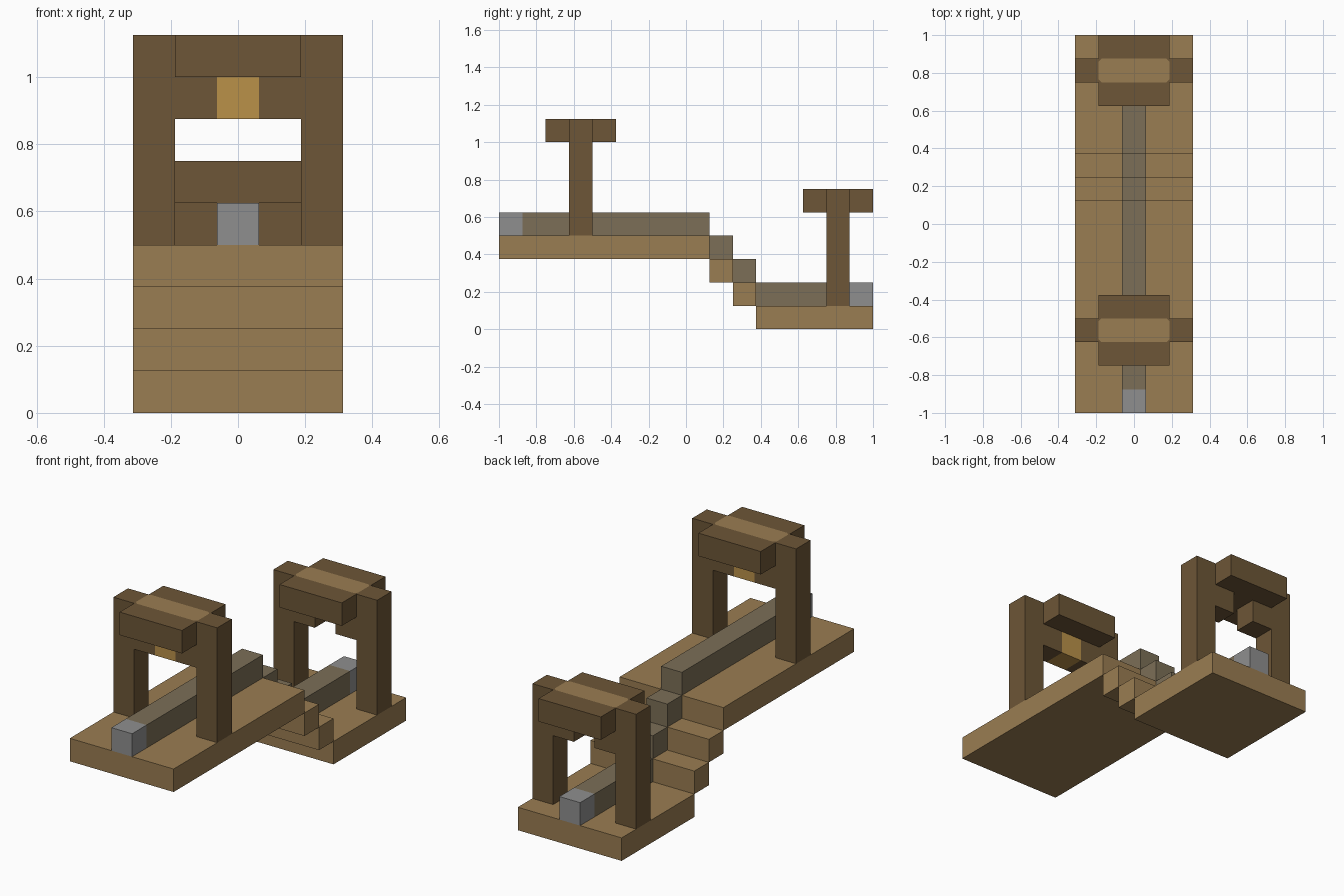
import bpy
import bmesh
from mathutils import Matrix, Vector

if "Cube" in bpy.data.objects:
    bpy.data.objects.remove(bpy.data.objects["Cube"], do_unlink=True)

U = 0.125  # one grid block


def material(name, rgb):
    lin = [((c / 255 + 0.055) / 1.055) ** 2.4 for c in rgb] + [1.0]
    mat = bpy.data.materials.new(name)
    mat.use_nodes = True
    mat.diffuse_color = lin
    mat.node_tree.nodes["Principled BSDF"].inputs["Base Color"].default_value = lin
    return mat


TAN = material("tan wood", (154, 125, 82))
DARK = material("dark wood", (109, 86, 55))
RAIL = material("weathered stone", (124, 111, 87))
GREY = material("grey stone", (143, 143, 143))
GOLD = material("golden lamp", (186, 145, 73))


def finish(name, bm, mat):
    mesh = bpy.data.meshes.new(name)
    bm.to_mesh(mesh)
    bm.free()
    mesh.materials.append(mat)
    obj = bpy.data.objects.new(name, mesh)
    bpy.context.collection.objects.link(obj)
    return obj


def box(name, mat, x, y, z):
    """Box from (low, high) pairs measured in blocks."""
    lo, hi = (Vector(c) * U for c in zip(x, y, z))
    size = Matrix.Diagonal((*(hi - lo), 1))
    bm = bmesh.new()
    bmesh.ops.create_cube(bm, size=1, matrix=Matrix.Translation((lo + hi) / 2) @ size)
    return finish(name, bm, mat)


# Walkway: high deck, two steps and low deck, each with a rail on top
for label, y0, y1, z in (("high", -8, 1, 3), ("upper_step", 1, 2, 2),
                         ("lower_step", 2, 3, 1), ("low", 3, 8, 0)):
    box(label + "_deck", TAN, (-2.5, 2.5), (y0, y1), (z, z + 1))
    r0, r1 = max(y0, -7), min(y1, 7)
    box(label + "_rail", RAIL, (-0.5, 0.5), (r0, r1), (z + 1, z + 2))

# Grey end blocks of the rail
box("front_rail_end", GREY, (-0.5, 0.5), (-8, -7), (4, 5))
box("back_rail_end", GREY, (-0.5, 0.5), (7, 8), (1, 2))


def top_plate(name, y, z):
    """Thin tan inlay with clipped corners."""
    w, h, c = 1.5, 0.5, 0.12
    bm = bmesh.new()
    corners = []
    for sx, sy in ((1, 1), (-1, 1), (-1, -1), (1, -1)):
        pair = [(sx * w, sy * (h - c)), (sx * (w - c), sy * h)]
        corners += pair if sx == sy else pair[::-1]
    bm.faces.new([bm.verts.new((px * U, (y + py) * U, z * U + 0.002))
                  for px, py in corners])
    bmesh.ops.recalc_face_normals(bm, faces=bm.faces)
    for f in bm.faces:
        if f.normal.z < 0:
            f.normal_flip()
    return finish(name, bm, TAN)


def arch(label, y, z):
    """Gateway whose posts start at y and z."""
    depth = (y, y + 1)
    for side, s in (("left", 1), ("right", -1)):
        box(f"{label}_{side}_post", DARK, sorted((s * 1.5, s * 2.5)), depth, (z, z + 5))
        box(f"{label}_{side}_bracket", DARK, sorted((s * 0.5, s * 1.5)), depth, (z + 3, z + 4))
    box(label + "_roof_beam", DARK, (-1.5, 1.5), (y - 1, y + 2), (z + 4, z + 5))
    top_plate(label + "_roof_inlay", y + 0.5, z + 5)


arch("front_arch", -5, 4)
arch("back_arch", 6, 1)

# Lamp hanging between the brackets of the front arch
box("lamp", GOLD, (-0.5, 0.5), (-5, -4), (7, 8))
